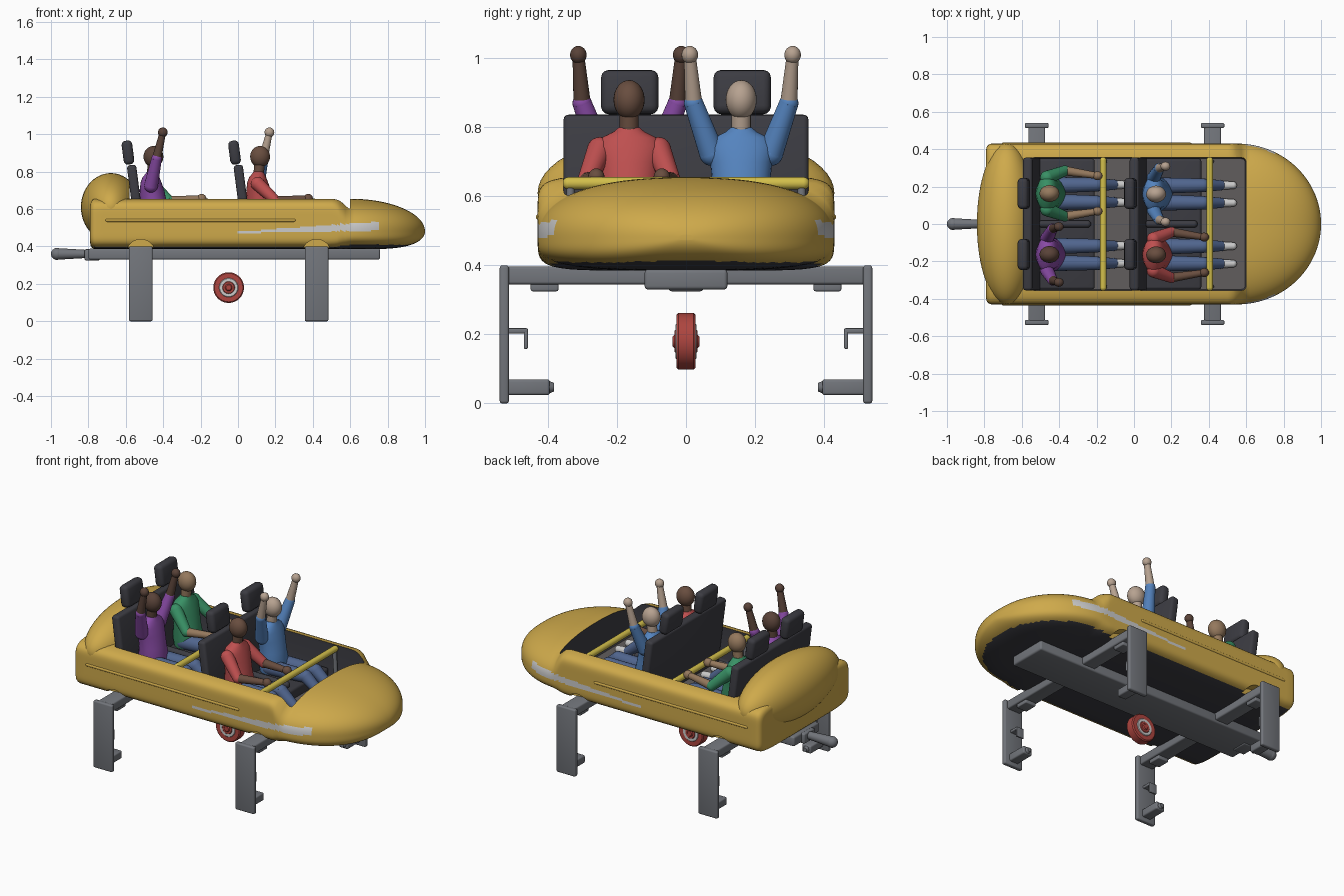
import bpy, bmesh
from math import sin, cos, pi, radians, sqrt
from mathutils import Matrix, Vector

if "Cube" in bpy.data.objects:
    bpy.data.objects.remove(bpy.data.objects["Cube"])


def material(name, r, g, b):
    m = bpy.data.materials.new(name)
    m.diffuse_color = (r, g, b, 1)
    m.use_nodes = True
    m.node_tree.nodes["Principled BSDF"].inputs["Base Color"].default_value = m.diffuse_color
    return m


YELLOW = material("yellow", .62, .40, .07)
DARK = material("dark", .045, .045, .055)
SILVER = material("silver", .62, .62, .62)
STEEL = material("steel", .17, .18, .20)
RED = material("wheel_red", .42, .06, .05)
BAR = material("bar_yellow", .65, .52, .07)
FLOOR = material("floor", .12, .11, .11)
JEANS = material("jeans", .08, .13, .27)


def finish(name, bm, *mats):
    bmesh.ops.recalc_face_normals(bm, faces=bm.faces)
    me = bpy.data.meshes.new(name)
    bm.to_mesh(me)
    bm.free()
    ob = bpy.data.objects.new(name, me)
    bpy.context.collection.objects.link(ob)
    for m in mats:
        me.materials.append(m)
    return ob


def box(name, x, y, z, mat, bevel=.008, tilt=0):
    """Rounded box from (min, max) ranges, tilted about its own y axis."""
    bm = bmesh.new()
    c = Vector(((x[0] + x[1]) / 2, (y[0] + y[1]) / 2, (z[0] + z[1]) / 2))
    size = (abs(x[1] - x[0]), abs(y[1] - y[0]), abs(z[1] - z[0]), 1)
    bmesh.ops.create_cube(bm, size=1, matrix=Matrix.Diagonal(size))
    if bevel:
        bmesh.ops.bevel(bm, geom=bm.edges[:], offset=bevel, segments=3, profile=.5, affect='EDGES')
    bmesh.ops.transform(bm, verts=bm.verts, matrix=Matrix.Translation(c) @ Matrix.Rotation(tilt, 4, 'Y'))
    return finish(name, bm, mat)


def limb(bm, pts, radii, joints=True, seg=20):
    """Tapered round segments through points, with ball joints."""
    pts = [Vector(p) for p in pts]
    for a, b, ra, rb in zip(pts, pts[1:], radii, radii[1:]):
        d = b - a
        mat = Matrix.Translation((a + b) / 2) @ d.to_track_quat('Z', 'Y').to_matrix().to_4x4()
        bmesh.ops.create_cone(bm, cap_ends=True, segments=seg, radius1=ra, radius2=rb, depth=d.length, matrix=mat)
    if joints:
        for p, r in zip(pts, radii):
            ball(bm, p, (r, r, r))


def ball(bm, c, r, seg=20):
    bmesh.ops.create_uvsphere(bm, u_segments=seg, v_segments=seg // 2 + 2, radius=1,
                              matrix=Matrix.Translation(c) @ Matrix.Diagonal((*r, 1)))


def rod(name, pts, radii, mat, joints=True, seg=24):
    bm = bmesh.new()
    limb(bm, pts, radii, joints, seg)
    return finish(name, bm, mat)


def loft(bm, rings):
    loops = [[bm.verts.new(p) for p in r] for r in rings]
    for a, b in zip(loops, loops[1:]):
        for i in range(len(a)):
            j = (i + 1) % len(a)
            bm.faces.new((a[i], a[j], b[j], b[i]))
    bm.faces.new(loops[0])
    bm.faces.new(loops[-1])


def cut(ob, cutter):
    mod = ob.modifiers.new("cut", 'BOOLEAN')
    mod.operation, mod.solver, mod.object = 'DIFFERENCE', 'EXACT', cutter
    bpy.context.view_layer.objects.active = ob
    bpy.ops.object.modifier_apply(modifier=mod.name)


# Hull: boxy tub that blends into a rounded nose
def hull_ring(x, n=120):
    s = min(max((x - .5) / .1, 0), 1)
    s = s * s * (3 - 2 * s)
    t = min(max((x - .6) / .4, 0), 1)
    zc, top, bottom, a = .52 - .04 * s, .66 - .005 * s, .385, .43
    if x > .55:
        a *= sqrt(max(1 - ((x - .55) / .45) ** 2, 0))
    up, down = (top - zc) * sqrt(1 - t * t), (zc - bottom) * sqrt(1 - t ** 4)
    if x < -.76:
        e = .03 * (1 - sqrt(max(1 - ((-.76 - x) / .03) ** 2, 0)))
        a, up, down = a - e, up - e, down - e
    ring = []
    for i in range(n):
        c, d = cos(2 * pi * i / n), sin(2 * pi * i / n)
        p = 7 - (4.6 if d > 0 else 3.5) * s
        r = (abs(c) ** p + abs(d) ** p) ** (-1 / p)
        ring.append((x, a * r * c, zc + (up if d > 0 else down) * r * d))
    return ring


xs = [-.79, -.787, -.78, -.77] + [-.76 + 1.26 * i / 30 for i in range(31)]
xs += [.515, .53, .545] + [.55 + .45 * sin(radians(u)) for u in range(3, 88, 3)] + [.9995]
bm = bmesh.new()
loft(bm, [hull_ring(x) for x in xs])
bmesh.ops.recalc_face_normals(bm, faces=bm.faces)
for f in bm.faces:
    c = f.calc_center_median()
    if f.normal.z < -.93:
        f.material_index = 1
    elif 0 < c.x < .76 and abs(c.y) > .2 and abs(c.z - .475 - .045 * c.x) < .005 + .025 * c.x:
        f.material_index = 2
hull = finish("hull", bm, YELLOW, DARK, SILVER)

# Rear hump
bm = bmesh.new()
ball(bm, (-.68, 0, .61), (.16, .43, .182), 56)
hump = finish("rear_hump", bm, YELLOW, DARK)

# Cockpit opening and wheel arches
cockpit = box("cockpit_cutter", (-.58, .6), (-.355, .355), (.44, 1.1), YELLOW, .025)
cockpit.data.materials.append(DARK)
cockpit.data.polygons.foreach_set("material_index", [1] * len(cockpit.data.polygons))
cut(hull, cockpit)
cut(hump, cockpit)
cutters = [cockpit]
for x in (-.52, .42):
    for s in (-1, 1):
        c = rod("arch_cutter", [(x, s * .37, .36), (x, s * .5, .36)], (.078, .078), YELLOW, False, 32)
        cut(hull, c)
        cutters.append(c)
for c in cutters:
    bpy.data.objects.remove(c)
box("cockpit_floor", (-.575, .595), (-.35, .35), (.43, .45), FLOOR, 0)

# Side ridges
for s in (-1, 1):
    rod("side_ridge", [(-.7, s * .426, .54), (.3, s * .426, .54)], (.009, .009), YELLOW)

# Chassis beam and coupler
box("chassis_beam", (-.8, .76), (-.12, .12), (.33, .388), STEEL, .01)
box("coupler_block", (-.82, -.74), (-.05, .05), (.325, .385), STEEL)
rod("coupler", [(-.969, 0, .36), (-.78, 0, .36)], (.031, .02), STEEL, False)
rod("coupler_rod", [(-.95, 0, .36), (-.75, 0, .36)], (.021, .021), STEEL)
bm = bmesh.new()
ball(bm, (-.968, 0, .36), (.032, .032, .032))
finish("coupler_ball", bm, STEEL)

# Side frames with guide brackets and foot axles
for x in (-.52, .42):
    box("cross_beam", (x - .045, x + .045), (-.53, .53), (.345, .397), STEEL)
    for s in (-1, 1):
        box("frame_leg", (x - .063, x + .063), (s * .513, s * .54), (0, .4), STEEL)
        box("beam_pad", (x - .035, x + .035), (s * .37, s * .45), (.325, .35), STEEL, .005)
        box("guide_arm", (x - .025, x + .025), (s * .458, s * .525), (.203, .218), STEEL, .004)
        box("guide_tab", (x - .025, x + .025), (s * .458, s * .47), (.158, .216), STEEL, .004)
        box("foot", (x - .03, x + .03), (s * .395, s * .525), (.024, .07), STEEL)
        rod("foot_axle", [(x, s * .40, .047), (x, s * .382, .047)], (.02, .012), STEEL, False)

# Centre wheel
W = Vector((-.05, 0, .18))


def disc(name, r, h, mat):
    bm = bmesh.new()
    loft(bm, [[W + Vector((q * cos(i * pi / 24), y, q * sin(i * pi / 24))) for i in range(48)]
              for q, y in ((r - .006, -h), (r, -h + .006), (r, h - .006), (r - .006, h))])
    finish(name, bm, mat)


disc("wheel_tyre", .082, .028, RED)
disc("wheel_rim", .054, .031, SILVER)
disc("wheel_disc", .036, .034, RED)
disc("wheel_hub", .02, .039, RED)


def person(name, dx, y, shirt, skin, raised):
    sm, km = material(name + "_shirt", *shirt), material(name + "_skin", *skin)
    P = lambda x, oy, z: Vector((x + dx, y + oy, z))
    shirt_bm, skin_bm, leg_bm, shoe_bm = (bmesh.new() for _ in range(4))
    # torso from elliptical rings: z, centre x, depth, width
    rows = ((.5, .125, .07, .08), (.56, .125, .08, .09), (.63, .12, .07, .083), (.7, .11, .066, .09),
            (.745, .105, .055, .098), (.77, .105, .045, .08), (.787, .108, .034, .045), (.8, .11, .026, .03))
    loft(shirt_bm, [[P(cx + rx * cos(i * pi / 14), ry * sin(i * pi / 14), z) for i in range(28)]
                    for z, cx, rx, ry in rows])
    limb(skin_bm, [P(.108, 0, .77), P(.118, 0, .86)], (.028, .028))
    ball(skin_bm, P(.118, 0, .88), (.053, .045, .057), 28)
    for s in (-1, 1):
        if raised:
            a, b, c = P(.105, s * .085, .725), P(.135, s * .138, .87), P(.168, s * .149, 1.01)
        else:
            a, b, c = P(.105, s * .085, .735), P(.2, s * .122, .645), P(.375, s * .095, .655)
        limb(shirt_bm, [a, b], (.037, .028))
        limb(skin_bm, [b, c], (.025, .017))
        ball(skin_bm, c, (.026, .024, .026))
        limb(leg_bm, [P(.13, s * .045, .54), P(.37, s * .047, .55), P(.465, s * .047, .475)], (.044, .036, .027))
        limb(shoe_bm, [P(.47, s * .047, .472), P(.53, s * .047, .47)], (.024, .02))
    finish(name + "_torso", shirt_bm, sm)
    finish(name + "_head_and_arms", skin_bm, km)
    finish(name + "_legs", leg_bm, JEANS)
    finish(name + "_shoes", shoe_bm, SILVER)


# Two rows of seats with lap bars
for dx in (0, -.57):
    box("seat_cushion", (dx + .02, dx + .36), (-.35, .35), (.44, .51), DARK, .015)
    box("seat_back", (dx, dx + .05), (-.355, .355), (.45, .837), DARK, .015, -.13)
    rod("seat_divider", [(dx + .08, 0, .53), (dx + .32, 0, .53)], (.02, .02), DARK)
    for s in (-1, 1):
        box("headrest", (dx - .047, dx + .01), (s * .08, s * .246), (.838, .966), DARK, .022, -.13)
        rod("lap_bar_post", [(dx + .415, s * .335, .45), (dx + .405, s * .335, .63)], (.012, .012), STEEL)
    rod("lap_bar", [(dx + .405, -.34, .638), (dx + .405, .34, .638)], (.018, .018), BAR)

# Riders
person("front_right_rider", 0, -.165, (.52, .08, .08), (.14, .075, .05), False)
person("front_left_rider", 0, .16, (.09, .23, .52), (.47, .36, .28), True)
person("rear_right_rider", -.57, -.163, (.25, .07, .38), (.1, .055, .04), True)
person("rear_left_rider", -.57, .163, (.04, .28, .13), (.3, .19, .11), False)

bpy.ops.object.select_all(action='SELECT')
bpy.context.view_layer.objects.active = hull
bpy.ops.object.shade_smooth_by_angle(angle=radians(40))
